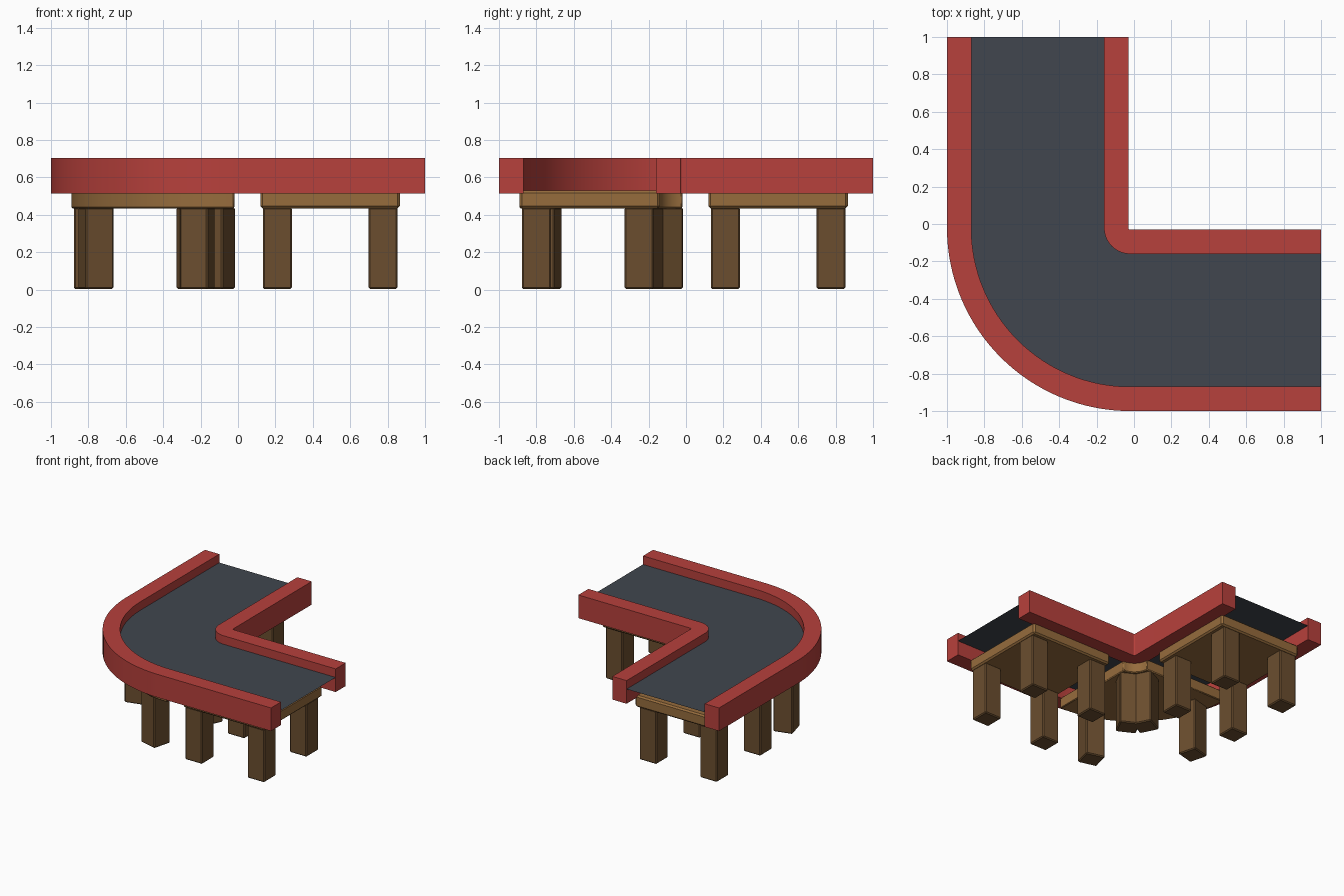
import bpy, bmesh, math
from mathutils import Matrix, Vector

if "Cube" in bpy.data.objects:
    bpy.data.objects.remove(bpy.data.objects["Cube"])


def material(name, rgb):
    m = bpy.data.materials.new(name)
    m.diffuse_color = (*rgb, 1)
    m.use_nodes = True
    m.node_tree.nodes["Principled BSDF"].inputs["Base Color"].default_value = m.diffuse_color
    return m


RED = material("red rail", (0.476, 0.052, 0.045))
GREY = material("dark grey road", (0.052, 0.061, 0.077))
WOOD = material("light wood", (0.305, 0.150, 0.046))
DARK_WOOD = material("dark wood", (0.147, 0.076, 0.028))

C = -0.02          # bend centre in x and y
SEGMENTS = 32


def finish(bm, name, mat, bevel=0.0, smooth=False):
    bmesh.ops.recalc_face_normals(bm, faces=bm.faces)
    me = bpy.data.meshes.new(name)
    bm.to_mesh(me)
    bm.free()
    ob = bpy.data.objects.new(name, me)
    bpy.context.collection.objects.link(ob)
    me.materials.append(mat)
    if bevel:
        mod = ob.modifiers.new("soft edges", 'BEVEL')
        mod.width, mod.segments = bevel, 1
        mod.limit_method, mod.angle_limit = 'ANGLE', math.radians(40)
    if smooth:
        bpy.ops.object.select_all(action='DESELECT')
        ob.select_set(True)
        bpy.context.view_layer.objects.active = ob
        bpy.ops.object.shade_smooth_by_angle(angle=math.radians(30))
    return ob


def bend_path(r, arm):
    """Quarter turn of radius r, with straight runs to x = 1 and y = 1 if arm."""
    pts = [(C - r * math.cos(t), C - r * math.sin(t))
           for t in (i * math.pi / 2 / SEGMENTS for i in range(SEGMENTS + 1))]
    return [(C - r, 1)] + pts + [(1, C - r)] if arm else pts


def bend_strip(name, r_in, r_out, z0, z1, mat, arm=True, bevel=0.0):
    """Strip between two radii, given height z0 to z1 (flat when equal)."""
    bm = bmesh.new()
    a = [bm.verts.new((x, y, z0)) for x, y in bend_path(r_in, arm)]
    b = [bm.verts.new((x, y, z0)) for x, y in bend_path(r_out, arm)]
    for i in range(len(a) - 1):
        bm.faces.new((a[i], b[i], b[i + 1], a[i + 1]))
    bmesh.ops.recalc_face_normals(bm, faces=bm.faces)
    if z1 > z0:
        ext = bmesh.ops.extrude_face_region(bm, geom=bm.faces[:], use_keep_orig=True)
        top = [v for v in ext["geom"] if isinstance(v, bmesh.types.BMVert)]
        bmesh.ops.translate(bm, verts=top, vec=(0, 0, z1 - z0))
    ob = finish(bm, name, mat, bevel, smooth=True)
    if z1 == z0 and ob.data.polygons[0].normal.z < 0:
        ob.data.flip_normals()
    return ob


def block(name, centre, size, mat, angle=0.0, bevel=0.008):
    bm = bmesh.new()
    bmesh.ops.create_cube(bm, size=1, matrix=Matrix.Translation(Vector(centre))
                          @ Matrix.Rotation(angle, 4, 'Z') @ Matrix.Diagonal((*size, 1)))
    return finish(bm, name, mat, bevel)


# Road surface and its two rails
bend_strip("road", 0.14, 0.85, 0.635, 0.635, GREY)
bend_strip("outer_rail", 0.85, 0.98, 0.515, 0.705, RED)
bend_strip("inner_rail", 0.01, 0.14, 0.515, 0.705, RED)

# Curved support deck under the bend
bend_strip("curved_deck", 0.125, 0.87, 0.435, 0.525, WOOD, arm=False, bevel=0.008)


def leg(name, x, y, angle=0.0):
    block(name, (x, y, 0.222), (0.155, 0.155, 0.436), DARK_WOOD, angle)


# Straight tables under each arm, the second swapped across the diagonal
for arm in ("right", "back"):
    place = (lambda u, v: (u, v)) if arm == "right" else (lambda u, v: (v, u))
    block(arm + "_deck", (*place(0.4925, -0.515), 0.482),
          (*place(0.745, 0.75), 0.095), WOOD, bevel=0.012)
    for u in (0.21, 0.775):
        for v in (-0.80, -0.25):
            leg(arm + "_leg", *place(u, v))

# Legs under the bend, turned to face the bend centre
for r, angles in ((0.765, (15, 75)), (0.215, (27, 63))):
    for deg in angles:
        t = math.radians(deg)
        leg("bend_leg", C - r * math.cos(t), C - r * math.sin(t), t)
